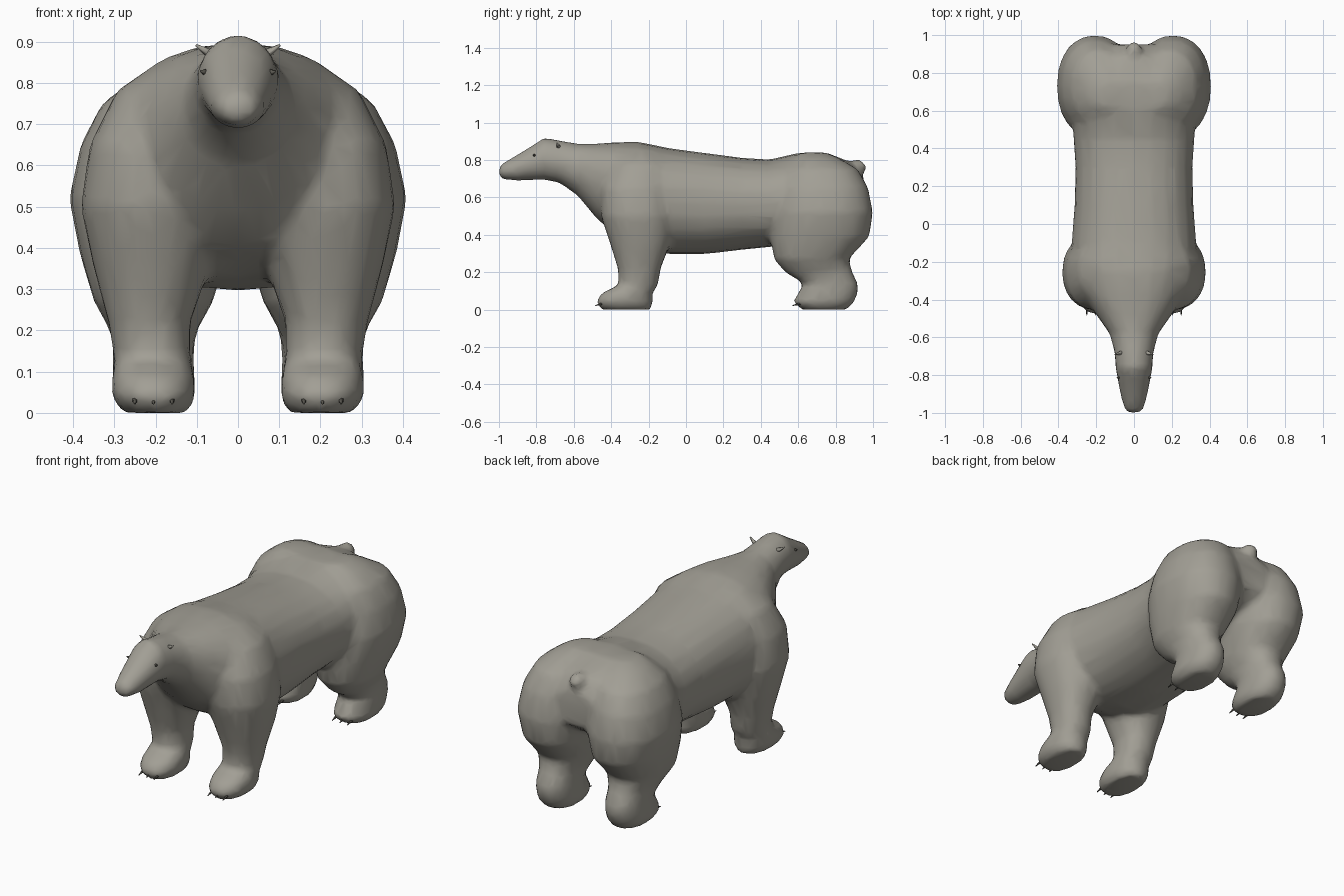
import bpy, bmesh, math
from mathutils import Vector

if "Cube" in bpy.data.objects:
    bpy.data.objects.remove(bpy.data.objects["Cube"])

fur = bpy.data.materials.new("grey_fur")
fur.diffuse_color = (0.36, 0.345, 0.30, 1)
fur.use_nodes = True
fur.node_tree.nodes["Principled BSDF"].inputs["Base Color"].default_value = fur.diffuse_color
dark = bpy.data.materials.new("dark_grey")
dark.diffuse_color = (0.10, 0.095, 0.08, 1)
dark.use_nodes = True
dark.node_tree.nodes["Principled BSDF"].inputs["Base Color"].default_value = dark.diffuse_color
SIDES = 24


def ring(bm, centre, u, v, power=2.0):
    """One superellipse ring spanned by the half axes u and v."""
    pts = []
    for i in range(SIDES):
        a = 2 * math.pi * i / SIDES
        c, s = math.cos(a), math.sin(a)
        c = math.copysign(abs(c) ** (2 / power), c)
        s = math.copysign(abs(s) ** (2 / power), s)
        pts.append(bm.verts.new(Vector(centre) + Vector(u) * c + Vector(v) * s))
    return pts


def skin(bm, rings):
    """Bridge successive rings and cap both ends."""
    faces = []
    for a, b in zip(rings, rings[1:]):
        for i in range(SIDES):
            j = (i + 1) % SIDES
            faces.append(bm.faces.new((a[i], a[j], b[j], b[i])))
    faces.append(bm.faces.new(rings[0]))
    faces.append(bm.faces.new(rings[-1]))
    bmesh.ops.recalc_face_normals(bm, faces=faces)


def finish(bm, name, mat):
    me = bpy.data.meshes.new(name)
    bm.to_mesh(me)
    bm.free()
    me.materials.append(mat)
    ob = bpy.data.objects.new(name, me)
    bpy.context.collection.objects.link(ob)
    for p in me.polygons:
        p.use_smooth = True
    return ob


bm = bmesh.new()

# Torso, neck and head: y, bottom, top, half width
torso = [(-1.0, .715, .76, .03), (-.985, .697, .78, .05), (-.9, .688, .83, .073),
         (-.82, .692, .88, .088), (-.76, .695, .92, .098), (-.68, .68, .905, .103),
         (-.58, .61, .888, .13), (-.48, .49, .888, .2), (-.38, .40, .895, .27),
         (-.25, .33, .897, .32), (-.1, .297, .865, .33), (.1, .297, .838, .315),
         (.3, .32, .812, .31), (.45, .335, .803, .32), (.6, .36, .838, .33),
         (.75, .42, .84, .30), (.88, .48, .79, .22), (.95, .53, .71, .12)]
skin(bm, [ring(bm, (0, y, (b + t) / 2), (w, 0, 0), (0, 0, (t - b) / 2),
               2.25 if y > -.5 else 2.0) for y, b, t, w in torso])

# Legs: z, x centre, y centre, half width, half depth
front_leg = [(0, .2, -.32, .08, .13), (.04, .205, -.33, .102, .155),
             (.09, .205, -.315, .1, .135), (.13, .207, -.255, .092, .105),
             (.22, .215, -.25, .1, .115), (.35, .21, -.245, .14, .16),
             (.5, .205, -.255, .177, .2), (.65, .195, -.26, .165, .195),
             (.78, .16, -.24, .135, .16), (.86, .1, -.24, .08, .1)]
hind_leg = [(0, .2, .74, .08, .12), (.04, .205, .735, .102, .165),
            (.09, .205, .76, .1, .16), (.14, .205, .775, .097, .145),
            (.2, .205, .71, .105, .18), (.27, .205, .67, .145, .2),
            (.39, .205, .715, .18, .265), (.52, .207, .73, .203, .27),
            (.65, .2, .73, .182, .245), (.75, .18, .72, .15, .2),
            (.81, .15, .7, .1, .12), (.84, .13, .68, .05, .07)]
for side in (-1, 1):
    for leg in (front_leg, hind_leg):
        skin(bm, [ring(bm, (side * x, y, z), (rx, 0, 0), (0, ry, 0), 2.2)
                  for z, x, y, rx, ry in leg])

# Stubby tail
skin(bm, [ring(bm, (0, y, z), (r, 0, 0), (0, -r * .5, r * .85))
          for y, z, r in [(.86, .74, .045), (.92, .765, .042), (.955, .778, .03)]])

bear = finish(bm, "bear_body", fur)

# Fuse the parts into one soft skin
m = bear.modifiers.new("fuse", 'REMESH')
m.mode = 'VOXEL'
m.voxel_size = 0.016
m.use_smooth_shade = True
m = bear.modifiers.new("soften", 'SMOOTH')
m.factor = 0.5
m.iterations = 8
m = bear.modifiers.new("reduce", 'DECIMATE')
m.ratio = 0.12


def spikes(name, items, mat):
    """Small cones from base point to tip."""
    b = bmesh.new()
    for base, tip, r in items:
        base, tip = Vector(base), Vector(tip)
        d = tip - base
        mx = d.to_track_quat('Z', 'Y').to_matrix().to_4x4()
        mx.translation = (base + tip) / 2
        bmesh.ops.create_cone(b, cap_ends=True, segments=6, radius1=r,
                              radius2=r * .2, depth=d.length, matrix=mx)
    finish(b, name, mat)


# Tiny ears, eyes and claws
S = (-1, 1)
spikes("ears", [((s * .06, -.68, .865), (s * .102, -.69, .892), .014) for s in S], fur)
spikes("eyes", [((s * .078, -.81, .825), (s * .092, -.815, .829), .009) for s in S], dark)
spikes("claws", [((s * (.205 + k * .045), y + .05, .035),
                  (s * (.205 + k * .045), y, .022), .009)
                 for s in S for k in (-1, 0, 1) for y in (-.485, .57)], dark)
